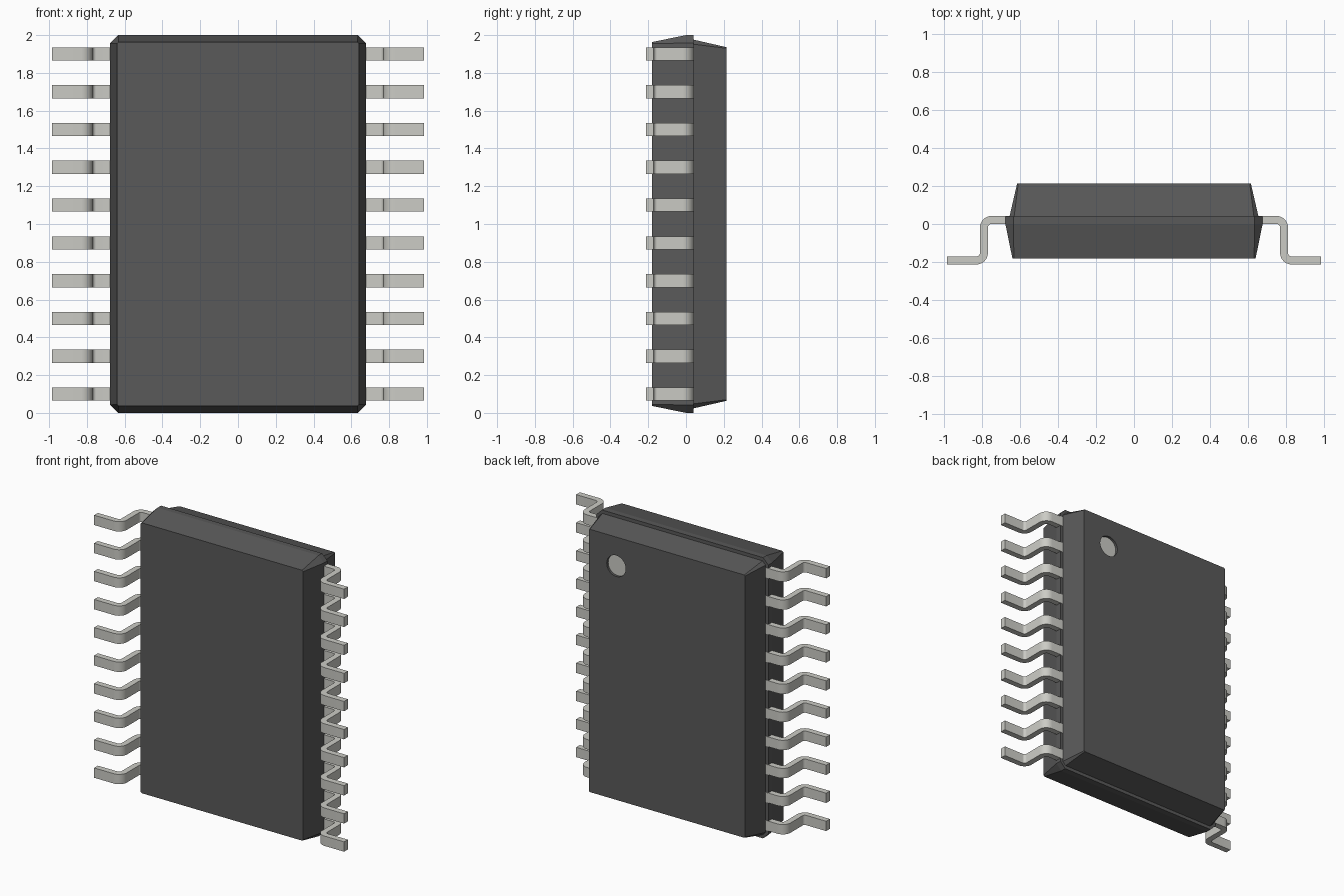
import bpy, bmesh, math
from mathutils import Vector

if "Cube" in bpy.data.objects:
    bpy.data.objects.remove(bpy.data.objects["Cube"])


def material(name, r, g, b):
    m = bpy.data.materials.new(name)
    m.diffuse_color = (r, g, b, 1)
    m.use_nodes = True
    m.node_tree.nodes["Principled BSDF"].inputs["Base Color"].default_value = m.diffuse_color
    return m


DARK = material("dark_resin", 0.1, 0.1, 0.1)
METAL = material("tinned_metal", 0.6, 0.6, 0.56)


def add_object(name, bm, mat):
    bmesh.ops.recalc_face_normals(bm, faces=bm.faces)
    me = bpy.data.meshes.new(name)
    bm.to_mesh(me)
    bm.free()
    me.materials.append(mat)
    ob = bpy.data.objects.new(name, me)
    bpy.context.collection.objects.link(ob)
    return ob


def chamfered_ring(bm, y, hx, hz, c):
    """Rectangle with cut corners in the xz plane, centred at z = 1."""
    ring = []
    for sx, sz, flip in ((1, 1, 0), (-1, 1, 1), (-1, -1, 0), (1, -1, 1)):
        pair = [(sx * hx, sz * (hz - c)), (sx * (hx - c), sz * hz)]
        for x, z in (pair[::-1] if flip else pair):
            ring.append(bm.verts.new((x, y, 1 + z)))
    return ring


def shell(name, sections):
    bm = bmesh.new()
    rings = [chamfered_ring(bm, *s) for s in sections]
    for a, b in zip(rings, rings[1:]):
        for i in range(8):
            j = (i + 1) % 8
            bm.faces.new((a[i], a[j], b[j], b[i]))
    bm.faces.new(rings[0])
    bm.faces.new(rings[-1])
    return add_object(name, bm, DARK)


def cylinder(name, x, z, y0, y1, r, mat):
    bm = bmesh.new()
    bmesh.ops.create_circle(bm, cap_ends=True, segments=40, radius=r)
    face = bm.faces[:]
    ext = bmesh.ops.extrude_face_region(bm, geom=face)
    for v in [g for g in ext["geom"] if isinstance(g, bmesh.types.BMVert)]:
        v.co.z = y1 - y0
    for v in bm.verts:
        v.co = Vector((x + v.co.x, y0 + v.co.z, z + v.co.y))
    return add_object(name, bm, mat)


# Two moulded body halves
shell("front_body", [(-0.181, 0.64, 0.963, 0.008), (0.0, 0.677, 1.0, 0.042),
                     (0.04, 0.677, 1.0, 0.042)])
back = shell("back_body", [(0.04, 0.655, 0.976, 0.024), (0.214, 0.615, 0.936, 0.006)])

# Round orientation dimple with a light floor
cutter = cylinder("dimple_cutter", 0.40, 1.73, 0.194, 0.26, 0.075, DARK)
cutter.hide_render = True
cutter.hide_viewport = True
cut = back.modifiers.new("dimple", "BOOLEAN")
cut.operation = "DIFFERENCE"
cut.solver = "EXACT"
cut.object = cutter
cylinder("dimple_floor", 0.40, 1.73, 0.185, 0.197, 0.075, METAL)

# Gull-wing lead profile: centre line (x, y) plus normal at each point
T, R, N = 0.021, 0.04, 8
path = [((0.63, 0.021), math.pi / 2)]
for i in range(N + 1):
    a = math.pi / 2 * (1 - i / N)
    path.append(((0.75 + R * math.cos(a), 0.021 - R + R * math.sin(a)), a))
for i in range(N + 1):
    a = math.pi / 2 * i / N
    path.append(((0.83 - R * math.cos(a), -0.192 + R - R * math.sin(a)), a))
path.append(((0.985, -0.192), math.pi / 2))


def lead(name, side, z, h=0.035):
    bm = bmesh.new()
    rows = []
    for (x, y), a in path:
        nx, ny = T * math.cos(a), T * math.sin(a)
        rows.append([bm.verts.new((side * (x + s * nx), y + s * ny, z + t * h))
                     for s, t in ((1, 1), (1, -1), (-1, -1), (-1, 1))])
    for p, q in zip(rows, rows[1:]):
        for i in range(4):
            j = (i + 1) % 4
            bm.faces.new((p[i], p[j], q[j], q[i]))
    bm.faces.new(rows[0])
    bm.faces.new(rows[-1])
    ob = add_object(name, bm, METAL)
    bpy.ops.object.select_all(action="DESELECT")
    ob.select_set(True)
    bpy.context.view_layer.objects.active = ob
    bpy.ops.object.shade_smooth_by_angle(angle=math.radians(30))


# Ten leads on each side
for i in range(10):
    z = 0.1 + 0.2 * i
    lead(f"lead_left_{i + 1}", -1, z)
    lead(f"lead_right_{i + 1}", 1, z)
